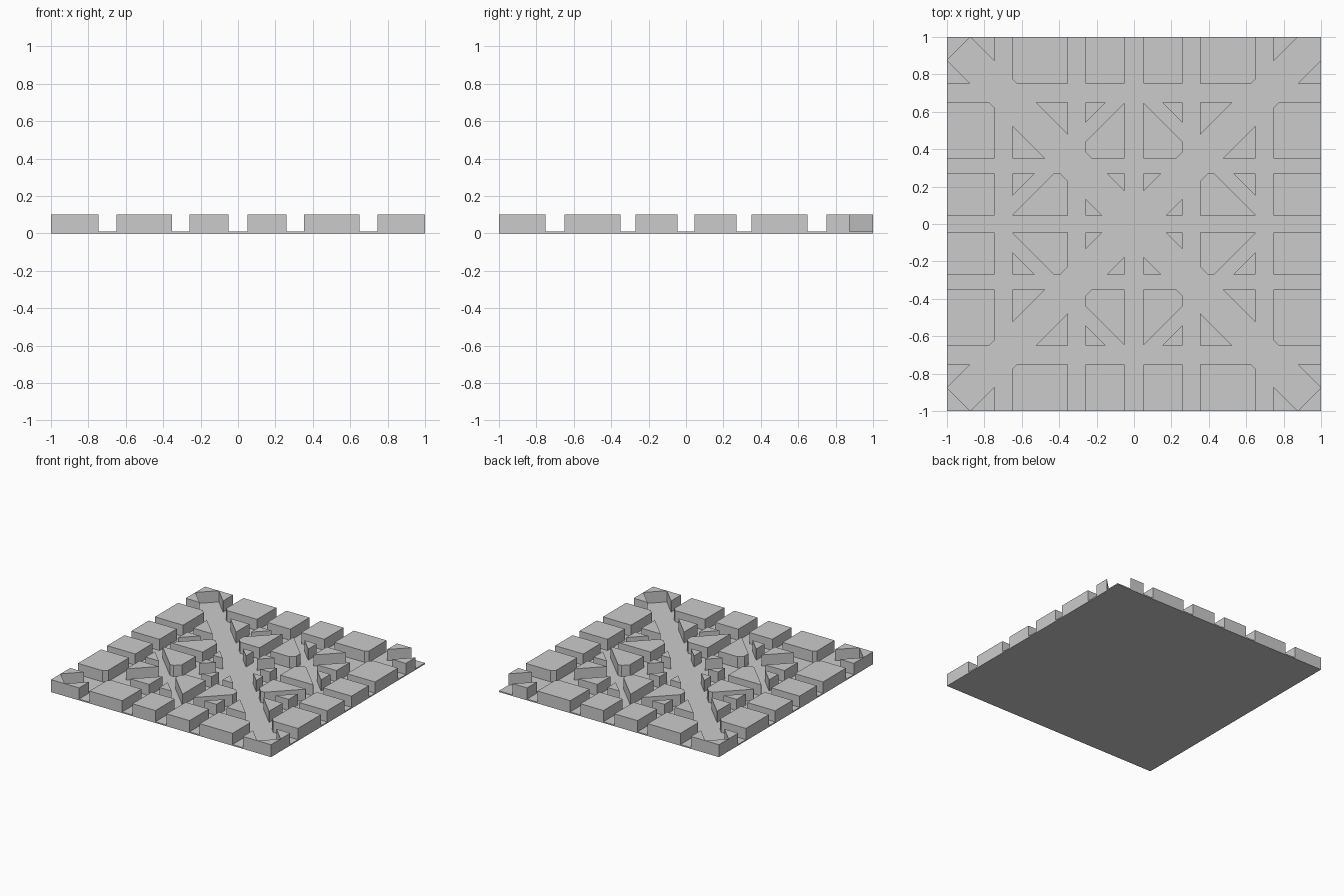
import bpy, bmesh

if "Cube" in bpy.data.objects:
    bpy.data.objects.remove(bpy.data.objects["Cube"])

PLATE, TOP = 0.01, 0.102
DIAG = 0.125                    # main diagonal avenue: |x - y| < DIAG
RING_IN, RING_OUT = 0.70, 0.80  # diamond ring road: between these x + y
XS = [(0.05, 0.26), (0.352, 0.65), (0.745, 1.0)]
YS = [(0.045, 0.27), (0.35, 0.65), (0.75, 1.0)]


def clip(poly, a, b, c):
    """Keep the part of a convex polygon where a*x + b*y >= c."""
    out = []
    for p, q in zip(poly, poly[1:] + poly[:1]):
        dp = a * p[0] + b * p[1] - c
        dq = a * q[0] + b * q[1] - c
        if dp >= -1e-6:
            out.append(p)
        if (dp > 1e-6 and dq < -1e-6) or (dp < -1e-6 and dq > 1e-6):
            t = dp / (dp - dq)
            out.append((p[0] + t * (q[0] - p[0]), p[1] + t * (q[1] - p[1])))
    return out if len(out) > 2 else []


def extrude(name, polys, z0, z1, bottom=False):
    """Raise flat outlines into prisms."""
    bm = bmesh.new()
    for poly in polys:
        area = sum(p[0] * q[1] - q[0] * p[1] for p, q in zip(poly, poly[1:] + poly[:1]))
        if abs(area) < 1e-5:
            continue
        if area < 0:
            poly = poly[::-1]
        lo = [bm.verts.new((x, y, z0)) for x, y in poly]
        hi = [bm.verts.new((x, y, z1)) for x, y in poly]
        bm.faces.new(hi)
        if bottom:
            bm.faces.new(lo[::-1])
        n = len(poly)
        for i in range(n):
            j = (i + 1) % n
            bm.faces.new((lo[i], lo[j], hi[j], hi[i]))
    mesh = bpy.data.meshes.new(name)
    bm.to_mesh(mesh)
    bm.free()
    ob = bpy.data.objects.new(name, mesh)
    bpy.context.collection.objects.link(ob)
    return ob


# Street level plate
extrude("base_plate", [[(-1, -1), (1, -1), (1, 1), (-1, 1)]], 0, PLATE, True)

# One quadrant of blocks, split by the diagonal avenue and the ring road
quadrant = []
for i, (x0, x1) in enumerate(XS):
    for j, (y0, y1) in enumerate(YS):
        cell = [(x0, y0), (x1, y0), (x1, y1), (x0, y1)]
        for s in (1, -1):
            part = clip(cell, s, -s, DIAG)
            if i < 2 and j < 2:
                quadrant.append(clip(part, -1, -1, -RING_IN))
                quadrant.append(clip(part, 1, 1, RING_OUT))
            else:
                quadrant.append(part)
quadrant = [p for p in quadrant if p]

signs = [(sx, sy) for sx in (1, -1) for sy in (1, -1)]
extrude("city_blocks", [[(x * sx, y * sy) for x, y in p]
                        for p in quadrant for sx, sy in signs], PLATE, TOP)

# Corner wedges closing the avenues at three corners
wedge = [(1, 1), (1 - DIAG, 1), (1, 1 - DIAG)]
extrude("corner_blocks", [[(x * sx, y * sy) for x, y in wedge]
                          for sx, sy in signs[1:]], PLATE, TOP)
